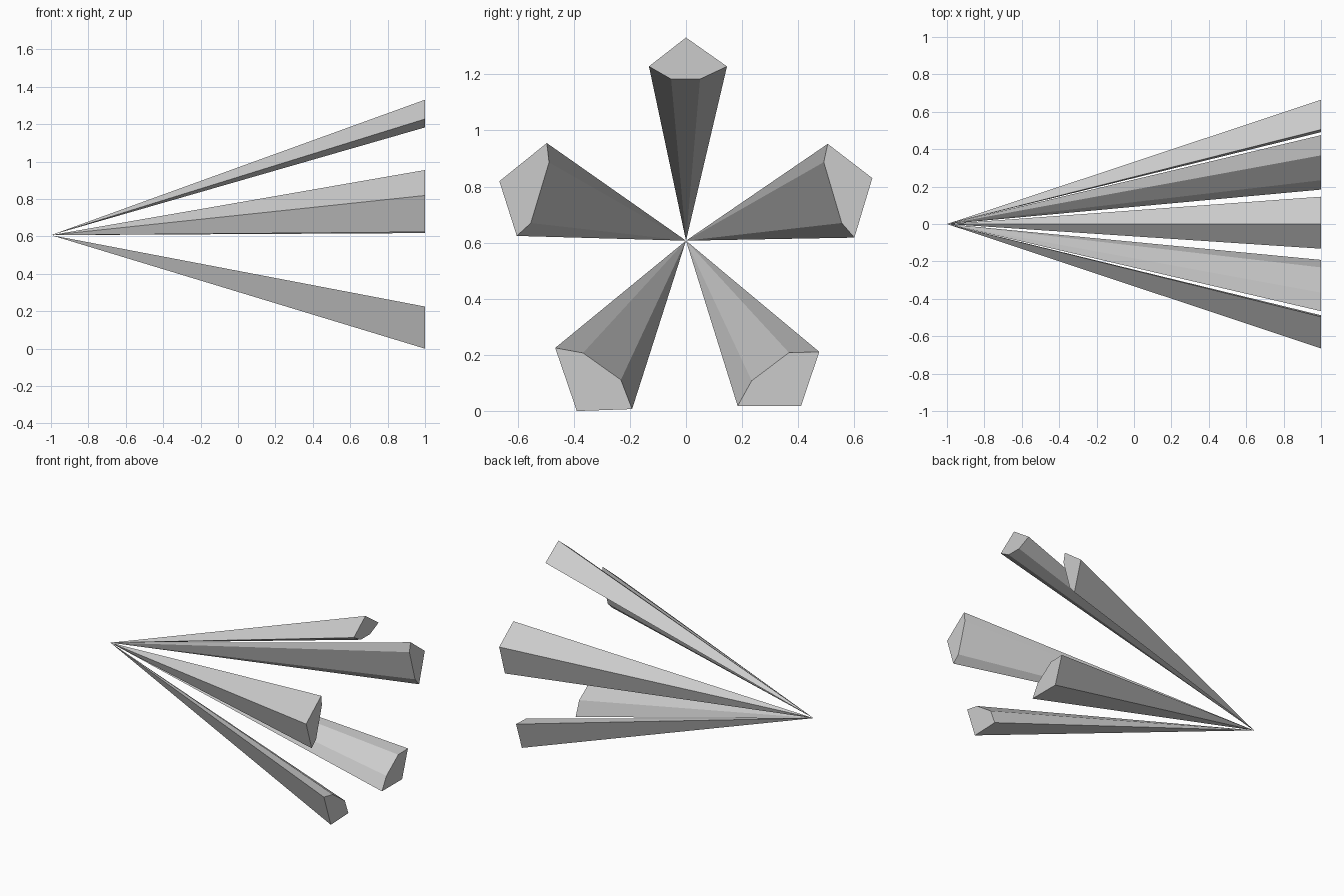
import bpy, bmesh

if "Cube" in bpy.data.objects:
    bpy.data.objects.remove(bpy.data.objects["Cube"])

APEX = (-1.0, 0.0, 0.607)   # shared tip of all spikes
END_X = 1.0                 # plane of the flat ends

# Five-sided end outlines (y, z), each slightly irregular
ENDS = {
    "top_spike": [(0, 1.331), (0.146, 1.228), (0.05, 1.183), (-0.053, 1.183), (-0.132, 1.228)],
    "upper_right_spike": [(0.505, 0.952), (0.664, 0.83), (0.60, 0.618), (0.555, 0.67), (0.491, 0.887)],
    "lower_right_spike": [(0.475, 0.211), (0.41, 0.018), (0.184, 0.018), (0.234, 0.108), (0.367, 0.208)],
    "lower_left_spike": [(-0.466, 0.225), (-0.367, 0.207), (-0.232, 0.111), (-0.192, 0.007), (-0.389, 0.0)],
    "upper_left_spike": [(-0.496, 0.955), (-0.488, 0.886), (-0.553, 0.67), (-0.603, 0.624), (-0.665, 0.819)],
}


def spike(name, outline):
    """Pyramid from the shared tip to a flat polygon end."""
    bm = bmesh.new()
    tip = bm.verts.new(APEX)
    ring = [bm.verts.new((END_X, y, z)) for y, z in outline]
    bm.faces.new(ring)
    for a, b in zip(ring, ring[1:] + ring[:1]):
        bm.faces.new((tip, b, a))
    bmesh.ops.recalc_face_normals(bm, faces=bm.faces[:])
    mesh = bpy.data.meshes.new(name)
    bm.to_mesh(mesh)
    bm.free()
    bpy.context.collection.objects.link(bpy.data.objects.new(name, mesh))


for part, outline in ENDS.items():
    spike(part, outline)
